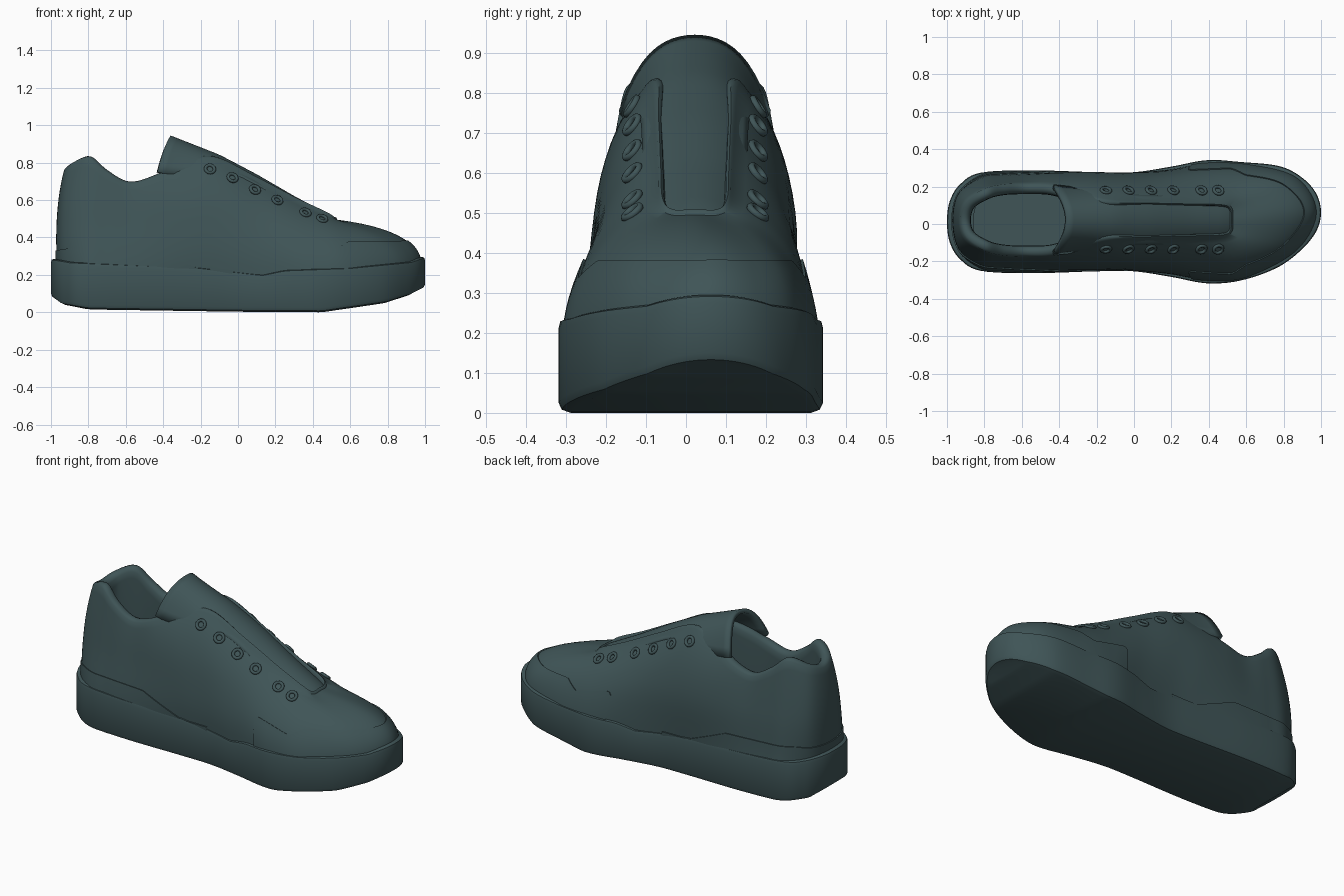
import bpy, bmesh, math
from mathutils import Vector
from mathutils.bvhtree import BVHTree

if "Cube" in bpy.data.objects:
    bpy.data.objects.remove(bpy.data.objects["Cube"])

mat = bpy.data.materials.new("dark_teal")
mat.diffuse_color = (0.05, 0.09, 0.095, 1)
mat.use_nodes = True
mat.node_tree.nodes["Principled BSDF"].inputs["Base Color"].default_value = mat.diffuse_color


def smooth(t):
    t = max(0.0, min(1.0, t))
    return t * t * (3 - 2 * t)


def table(pts, x):
    if x <= pts[0][0]:
        return pts[0][1]
    for (a, b), (c, d) in zip(pts, pts[1:]):
        if x <= c:
            return b + (d - b) * (x - a) / (c - a)
    return pts[-1][1]


def spline(keys, u):
    # closed Catmull-Rom curve
    n = len(keys)
    i = math.floor(u)
    t = u - i
    a, b, c, d = (keys[(i + k) % n] for k in (-1, 0, 1, 2))
    return 0.5 * (2 * b + (c - a) * t + (2 * a - 5 * b + 4 * c - d) * t * t
                  + (3 * b - a - 3 * c + d) * t ** 3)


def mirrored(half):
    # closed loop: heel -> +y side -> toe -> -y side
    pts = [Vector(p) for p in half]
    return pts + [Vector((p[0], -p[1], *p[2:])) for p in pts[-2:0:-1]]


def make(name, verts, faces, angle=40):
    me = bpy.data.meshes.new(name)
    me.from_pydata([tuple(v) for v in verts], [], faces)
    bm = bmesh.new()
    bm.from_mesh(me)
    bmesh.ops.recalc_face_normals(bm, faces=bm.faces)
    bm.to_mesh(me)
    bm.free()
    ob = bpy.data.objects.new(name, me)
    bpy.context.collection.objects.link(ob)
    finish(ob, angle)
    return ob


def finish(ob, angle=40):
    ob.data.materials.append(mat)
    bpy.ops.object.select_all(action='DESELECT')
    ob.select_set(True)
    bpy.context.view_layer.objects.active = ob
    bpy.ops.object.shade_smooth_by_angle(angle=math.radians(angle))


def loft(rows, closed=True):
    n = len(rows[0])
    verts = [p for r in rows for p in r]
    faces = []
    for j in range(len(rows) - 1):
        for i in range(n if closed else n - 1):
            k = (i + 1) % n
            faces.append((j * n + i, j * n + k, (j + 1) * n + k, (j + 1) * n + i))
    return verts, faces


def cross_fill(n, start):
    # faces joining the two mirrored sides of a loop, triangles at both tips
    h = n // 2
    tips = [(start, start + 1, start + n - 1), (start + h - 1, start + h, start + h + 1)]
    return tips + [(start + i, start + i + 1, start + n - i - 1, start + n - i)
                   for i in range(1, h - 1)]


def skew(x):
    return 0.012 + 0.05 * smooth((x - 0.5) / 0.5)


SOLE_TOP = [(-1, .285), (-.9, .268), (-.2, .238), (.13, .2), (.25, .225),
            (.6, .238), (.93, .27), (1, .295)]
SOLE_BOTTOM = [(-1, .075), (-.95, .04), (-.8, .015), (0, .003), (.45, 0),
               (.8, .05), (.93, .09), (1, .125)]

# Sole: outline with rounded edges
outline = mirrored([(-1, 0), (-.985, .11), (-.93, .2), (-.82, .262), (-.55, .275), (-.2, .265),
                    (0, .265), (.2, .295), (.4, .33), (.6, .312), (.78, .267), (.9, .19),
                    (.975, .1), (1, 0)])
N = len(outline) * 6


def sole_row(inset, low, dz):
    row = []
    for i in range(N):
        u = i / 6
        p = spline(outline, u)
        t = (spline(outline, u + .05) - spline(outline, u - .05)).normalized()
        q = p + Vector((t.y, -t.x)) * inset
        z = table(SOLE_BOTTOM if low else SOLE_TOP, p.x) + dz
        row.append(Vector((q.x, q.y + skew(p.x), z)))
    return row


rows = [sole_row(.03, True, 0), sole_row(.008, True, .008), sole_row(0, True, .025),
        sole_row(0, False, -.02), sole_row(.004, False, -.004), sole_row(.014, False, 0),
        sole_row(.06, False, 0)]
v, f = loft(rows)
f += cross_fill(N, 0) + cross_fill(N, 6 * N)
make("sole", v, f)

# Upper: Bezier ribs from the sole line to the collar and throat edge
base = mirrored([(-.968, 0), (-.935, .15), (-.82, .245), (-.7, .26), (-.55, .265), (-.38, .262),
                 (-.2, .255), (-.03, .255), (.18, .278), (.4, .312), (.62, .295), (.87, .19),
                 (.975, 0)])
ctrl = mirrored([(-.985, 0, .55), (-.95, .15, .55), (-.83, .21, .55), (-.7, .23, .52),
                 (-.56, .245, .5), (-.4, .265, .55), (-.24, .285, .6), (-.06, .285, .6),
                 (.15, .285, .51), (.37, .29, .44), (.57, .275, .42), (.84, .19, .42),
                 (.96, 0, .44)])
top = mirrored([(-.93, 0, .76), (-.9, .1, .785), (-.8, .165, .82), (-.7, .19, .745),
                (-.58, .195, .685), (-.44, .19, .72), (-.3, .15, .785), (-.13, .11, .82),
                (.1, .1, .71), (.32, .095, .595), (.48, .09, .52), (.525, .06, .495),
                (.53, 0, .495)])
K = len(base)
ribs = {}


def surf(u, s):
    if u not in ribs:
        b = spline(base, u)
        ribs[u] = (Vector((b.x, b.y, table(SOLE_TOP, b.x) - .02)), spline(ctrl, u), spline(top, u))
    b, c, t = ribs[u]
    p = b * (1 - s) ** 2 + c * (2 * s * (1 - s)) + t * (s * s)
    p.y += skew(p.x) + .01 * smooth((p.z - .25) / .25)
    return p


def rim(u, inward, dz):
    t = spline(top, u + .05) - spline(top, u - .05)
    n = Vector((t.y, -t.x, 0)).normalized()
    return surf(u, 1) + n * inward + Vector((0, 0, dz))


us = [i / 6 for i in range(K * 6)]
rows = [[surf(u, j / 12) for u in us] for j in range(13)]
collar = {u: 1 - smooth((min(u, K - u) - 6) / 2) for u in us}
thick = {u: .02 + .035 * collar[u] for u in us}
# Padded rim and lining
for a, dz in ((.2, .01), (.5, .014), (.8, .008), (1, -.012), (1.05, -.05)):
    rows.append([rim(u, thick[u] * a, dz) for u in us])
last = []
for u in us:
    p = rim(u, thick[u] - .03 * collar[u], -.06)
    p.z += (.29 - p.z) * collar[u]
    last.append(p)
rows.append(last)
v, f = loft(rows)
make("upper", v, f, 50)
tree = BVHTree.FromPolygons(v, f)

# Insole
row = [Vector((p.x * .86, p.y * .8, .3)) for p in sole_row(0, False, 0)]
make("insole", row, cross_fill(N, 0))


# Overlay panels: thin layers following the upper
def panel(name, u0, u1, heights, off=.006, count=100, m=6):
    cols = []
    for i in range(count + 1):
        u = u0 + (u1 - u0) * i / count
        target = table(heights, surf(u, 0).x)
        lo, hi = 0.0, 1.0
        for _ in range(12):
            mid = (lo + hi) / 2
            if surf(u, mid).z < target:
                lo = mid
            else:
                hi = mid
        col = []
        for j in range(m + 1):
            s = max(lo, .01) * j / m
            n = (surf(u + .03, s) - surf(u - .03, s)).cross(surf(u, s + .02) - surf(u, s - .02))
            n = -n.normalized()
            col.append(surf(u, s) + n * off)
        col.append(surf(u, max(lo, .01)) - n * .004)
        cols.append(col)
    make(name, *loft(cols, closed=False), 35)


panel("heel_panel", -7, 7, [(-.97, .33), (-.88, .345), (-.45, .335), (-.2, .23)])
panel("toe_panel", 8.6, K - 8.6, [(.13, .19), (.33, .385), (.55, .335), (.65, .378), (1, .378)])

# Tongue: arched strip under the eyelet edges
TONGUE = [(-.36, .945), (-.1, .843), (.1, .738), (.3, .622), (.5, .515), (.57, .46)]
WIDTH = [(-.36, .19), (-.2, .17), (0, .135), (.57, .12)]
rows = []
for i in range(25):
    x = -.36 + .93 * i / 24
    w = table(WIDTH, x)
    k = 1 - smooth((x + .36) / .4)
    row = []
    for j in range(21):
        s = j / 10 - 1
        drop = (.10 * s * s + .09 * s ** 4) * k + .055 * s * s * (1 - k)
        row.append(Vector((x - .07 * s * s * k, .022 + w * s, table(TONGUE, x) - drop)))
    rows.append(row)
tongue = make("tongue", *loft(rows, closed=False))
mod = tongue.modifiers.new("thickness", 'SOLIDIFY')
mod.thickness = .025
mod.offset = -1 if tongue.data.polygons[200].normal.z > 0 else 1

# Eyelets: rings laid on the surface, both sides
for side, y in (("left", .178), ("right", -.133)):
    for i, x in enumerate((-.15, -.03, .09, .21, .36, .45)):
        hit, n, _, _ = tree.ray_cast(Vector((x, y, 2)), Vector((0, 0, -1)))
        if hit is None:
            continue
        if n.z < 0:
            n = -n
        bpy.ops.mesh.primitive_torus_add(major_radius=.024, minor_radius=.009, major_segments=24,
                                         minor_segments=8, location=hit + n * .003,
                                         rotation=n.to_track_quat('Z', 'Y').to_euler())
        ob = bpy.context.object
        ob.name = f"eyelet_{side}_{i + 1}"
        finish(ob, 60)
